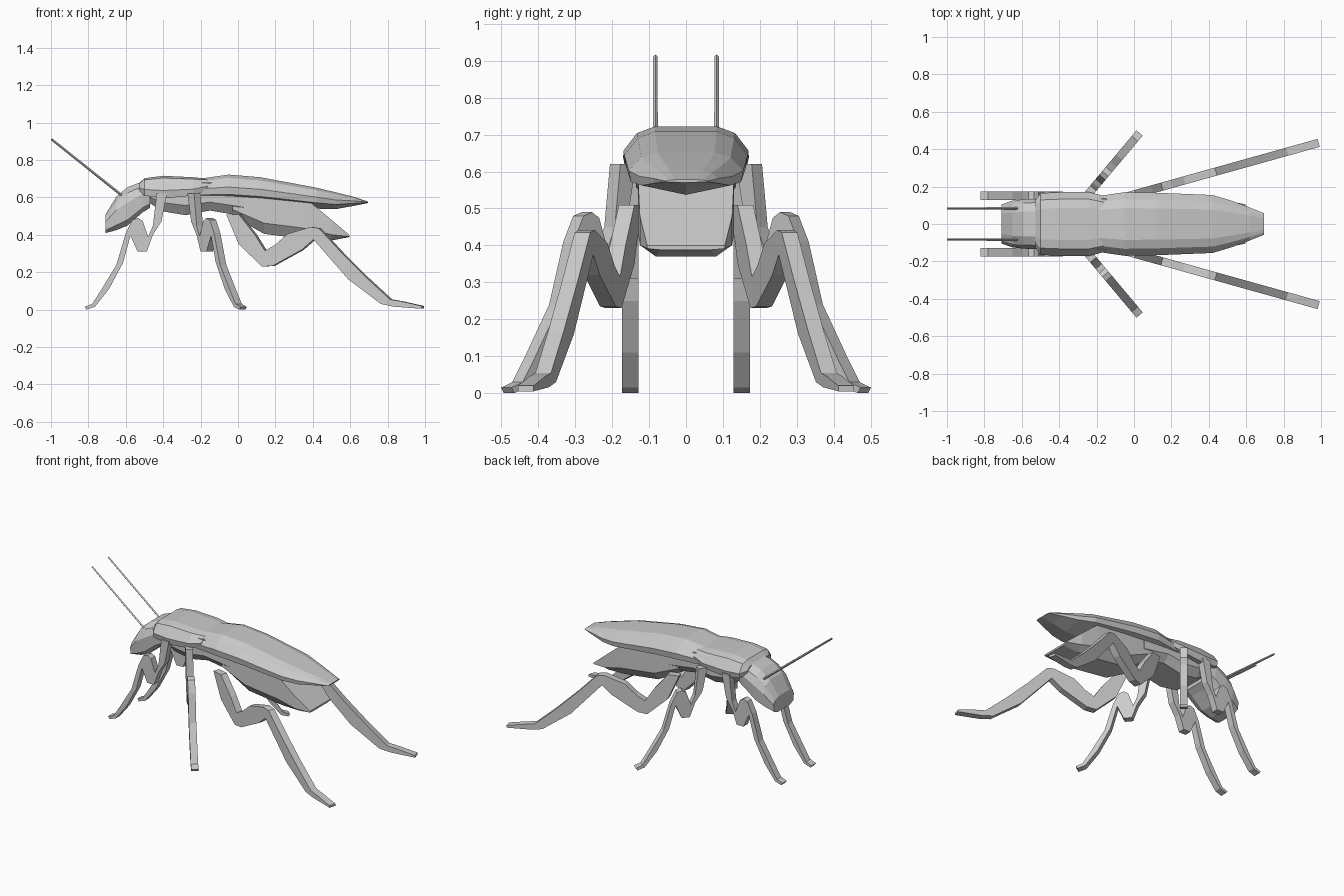
import bpy, bmesh
from math import radians
from mathutils import Matrix, Vector


def finish(name, bm):
    bmesh.ops.recalc_face_normals(bm, faces=bm.faces)
    me = bpy.data.meshes.new(name)
    bm.to_mesh(me)
    bm.free()
    ob = bpy.data.objects.new(name, me)
    bpy.context.collection.objects.link(ob)
    return ob


def loft(name, profile, sections):
    """profile: half outline (width factor, height factor); sections: (x, half width, bottom, top)."""
    ring = profile + [(-a, b) for a, b in reversed(profile) if a > 0]
    bm = bmesh.new()
    rows = [[bm.verts.new((x, a * w, lo + b * (hi - lo))) for a, b in ring]
            for x, w, lo, hi in sections]
    n = len(ring)
    for r, q in zip(rows, rows[1:]):
        for i in range(n):
            bm.faces.new((r[i], r[(i + 1) % n], q[(i + 1) % n], q[i]))
    bm.faces.new(rows[0])
    bm.faces.new(rows[-1])
    return finish(name, bm)


def leg(name, outline, base, angle, side, thick=0.044):
    """Flat side outline (reach, height), extruded and swung about the vertical at its base."""
    bm = bmesh.new()
    f = bm.faces.new([bm.verts.new((s, -thick / 2, z)) for s, z in outline])
    ext = bmesh.ops.extrude_face_region(bm, geom=[f], use_keep_orig=True)
    vs = [g for g in ext['geom'] if isinstance(g, bmesh.types.BMVert)]
    bmesh.ops.translate(bm, verts=vs, vec=(0, thick, 0))
    bmesh.ops.triangulate(bm, faces=[p for p in bm.faces if len(p.verts) > 4])
    m = Matrix.Translation((base[0], base[1], 0)) @ Matrix.Rotation(radians(angle), 4, 'Z')
    bm.transform(Matrix.Diagonal((1, side, 1, 1)) @ m)
    return finish(name, bm)


# Head
loft("head", [(0.5, 1), (0.85, 0.85), (1, 0.6), (0.95, 0.15), (0.6, 0)],
     [(-0.708, 0.105, 0.41, 0.51), (-0.65, 0.125, 0.425, 0.605), (-0.59, 0.132, 0.45, 0.655),
      (-0.51, 0.135, 0.52, 0.685), (-0.47, 0.13, 0.545, 0.685)])

# Neck shield
loft("pronotum", [(0.5, 1), (0.78, 0.9), (1, 0.35), (0.95, 0)],
     [(-0.53, 0.125, 0.64, 0.675), (-0.50, 0.165, 0.61, 0.703), (-0.40, 0.17, 0.595, 0.716),
      (-0.24, 0.17, 0.61, 0.708), (-0.16, 0.15, 0.64, 0.70)])

# Underside of the chest
loft("thorax", [(1, 1), (1, 0.3), (0.7, 0)],
     [(-0.49, 0.10, 0.58, 0.68), (-0.40, 0.13, 0.525, 0.68), (-0.28, 0.135, 0.505, 0.68),
      (-0.15, 0.135, 0.53, 0.68), (0.03, 0.13, 0.50, 0.66)])

# Folded wing cases with keeled underside
loft("wing_cases", [(0.5, 1), (0.78, 0.88), (1, 0.55), (0.96, 0.28), (0, 0)],
     [(-0.22, 0.145, 0.58, 0.698), (-0.05, 0.17, 0.575, 0.722), (0.12, 0.167, 0.565, 0.708),
      (0.42, 0.155, 0.54, 0.652), (0.52, 0.125, 0.537, 0.628), (0.62, 0.088, 0.555, 0.603),
      (0.695, 0.058, 0.57, 0.578)])

# Abdomen
loft("abdomen", [(1, 1), (1, 0.28), (0.65, 0)],
     [(-0.03, 0.128, 0.50, 0.63), (0.14, 0.13, 0.405, 0.61), (0.38, 0.13, 0.375, 0.58),
      (0.50, 0.125, 0.37, 0.48), (0.595, 0.105, 0.388, 0.40)])

# Front and middle legs share one outline, hind legs are longer
short = [(-0.02, 0.62), (0.035, 0.62), (0.055, 0.45), (0.08, 0.39), (0.11, 0.475), (0.135, 0.49),
         (0.165, 0.48), (0.20, 0.41), (0.25, 0.24), (0.335, 0.10), (0.38, 0.03), (0.42, 0.015),
         (0.41, 0), (0.365, 0.015), (0.29, 0.11), (0.215, 0.25), (0.175, 0.395), (0.137, 0.31),
         (0.088, 0.31), (0.055, 0.40), (0.01, 0.47)]
long = [(-0.06, 0.51), (0.01, 0.51), (0.10, 0.40), (0.155, 0.315), (0.21, 0.345), (0.28, 0.405),
        (0.41, 0.442), (0.455, 0.435), (0.58, 0.305), (0.72, 0.17), (0.85, 0.055), (0.91, 0.045),
        (1.025, 0.02), (1.025, 0.005), (0.87, 0.016), (0.80, 0.03), (0.62, 0.16), (0.425, 0.375),
        (0.36, 0.32), (0.20, 0.235), (0.14, 0.23), (0.01, 0.35)]
for side, tag in ((1, "left"), (-1, "right")):
    leg("front_leg_" + tag, short, (-0.40, 0.151), 180, side)
    leg("middle_leg_" + tag, short, (-0.24, 0.165), 50, side)
    leg("hind_leg_" + tag, long, (0.0, 0.158), 15.6, side)

    # Antenna
    a, b = Vector((-0.62, 0.083 * side, 0.61)), Vector((-0.998, 0.083 * side, 0.912))
    d = b - a
    bm = bmesh.new()
    m = Matrix.Translation((a + b) / 2) @ d.to_track_quat('Z', 'Y').to_matrix().to_4x4()
    bmesh.ops.create_cone(bm, cap_ends=True, segments=4, radius1=0.007, radius2=0.006,
                          depth=d.length, matrix=m)
    finish("antenna_" + tag, bm)
